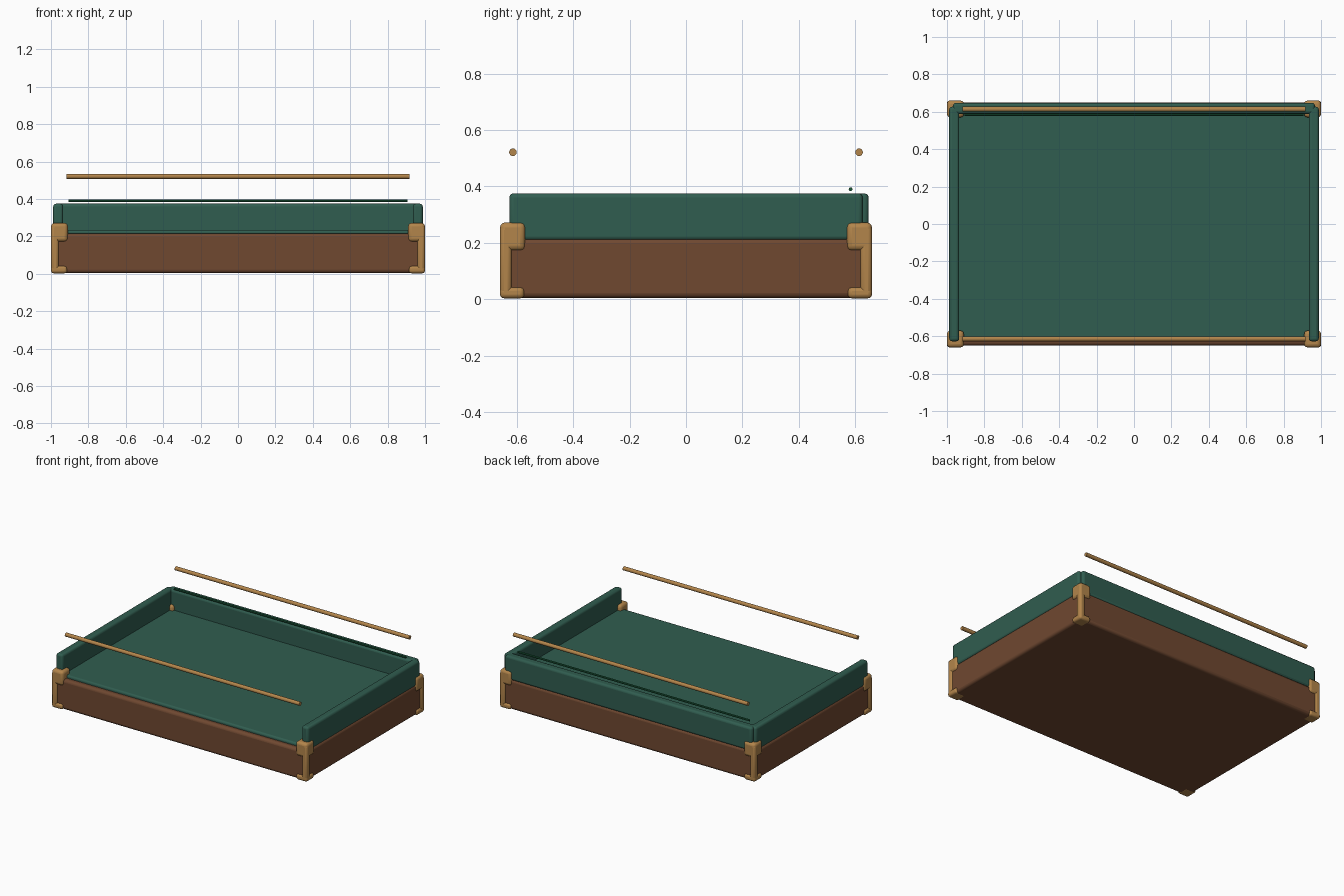
import bpy, bmesh
from mathutils import Matrix, Vector

if "Cube" in bpy.data.objects:
    bpy.data.objects.remove(bpy.data.objects["Cube"])


def material(name, color):
    m = bpy.data.materials.new(name)
    m.diffuse_color = (*color, 1)
    m.use_nodes = True
    m.node_tree.nodes["Principled BSDF"].inputs["Base Color"].default_value = m.diffuse_color
    return m


WOOD = material("brown wood", (0.16, 0.065, 0.03))
FELT = material("green felt", (0.03, 0.11, 0.08))
BRASS = material("brass", (0.45, 0.235, 0.07))
TRIM = material("green trim", (0.01, 0.10, 0.04))


def finish(bm, name, mat, bevel=0, segments=3):
    mesh = bpy.data.meshes.new(name)
    bm.to_mesh(mesh)
    bm.free()
    mesh.materials.append(mat)
    ob = bpy.data.objects.new(name, mesh)
    bpy.context.collection.objects.link(ob)
    if bevel:
        mod = ob.modifiers.new("Bevel", 'BEVEL')
        mod.width = bevel
        mod.segments = segments
    bpy.context.view_layer.objects.active = ob
    ob.select_set(True)
    bpy.ops.object.shade_smooth_by_angle()
    ob.select_set(False)
    return ob


def box(name, mat, lo, hi, bevel, segments=3):
    lo, hi = Vector(lo), Vector(hi)
    bm = bmesh.new()
    bmesh.ops.create_cube(bm, size=1, matrix=Matrix.Translation((lo + hi) / 2)
                          @ Matrix.Diagonal((*(hi - lo), 1)))
    return finish(bm, name, mat, bevel, segments)


def rod(name, mat, length, radius, location, sides=16):
    bm = bmesh.new()
    bmesh.ops.create_cone(bm, cap_ends=True, segments=sides, radius1=radius,
                          radius2=radius, depth=length,
                          matrix=Matrix.Translation(location) @ Matrix.Rotation(1.5707963, 4, 'Y'))
    return finish(bm, name, mat)


# Tray body and felt floor
box("wooden_base", WOOD, (-0.99, -0.65, 0.004), (0.99, 0.65, 0.215), 0.018)
box("felt_floor", FELT, (-0.95, -0.615, 0.19), (0.95, 0.61, 0.235), 0.012)

# Felt walls on three sides, open at the front
box("back_wall", FELT, (-0.967, 0.588, 0.208), (0.967, 0.648, 0.375), 0.015)
for side, s in (("left", -1), ("right", 1)):
    x = sorted((s * 0.935, s * 0.988))
    box(side + "_wall", FELT, (x[0], -0.627, 0.208), (x[1], 0.627, 0.375), 0.015)

# Brass corner guards: upper cap, post and foot
for side, sx in (("left", -1), ("right", 1)):
    for end, sy in (("front", -1), ("back", 1)):
        for part, reach, z0, z1, bev in (("cap", 0.09, 0.172, 0.272, 0.018),
                                         ("post", 0.042, 0.01, 0.26, 0.015),
                                         ("foot", 0.086, 0.003, 0.042, 0.014)):
            x = sorted((sx * 1.0, sx * (1.0 - reach)))
            y = sorted((sy * 0.66, sy * (0.66 - reach)))
            box(f"{end}_{side}_corner_{part}", BRASS,
                (x[0], y[0], z0), (x[1], y[1], z1), bev)

# Brass rods above the front and back edges, thin trim over the back wall
for end, sy in (("front", -1), ("back", 1)):
    rod(end + "_rod", BRASS, 1.835, 0.0135, (0, sy * 0.614, 0.521))
rod("back_trim", TRIM, 1.815, 0.007, (0, 0.584, 0.39), 8)
